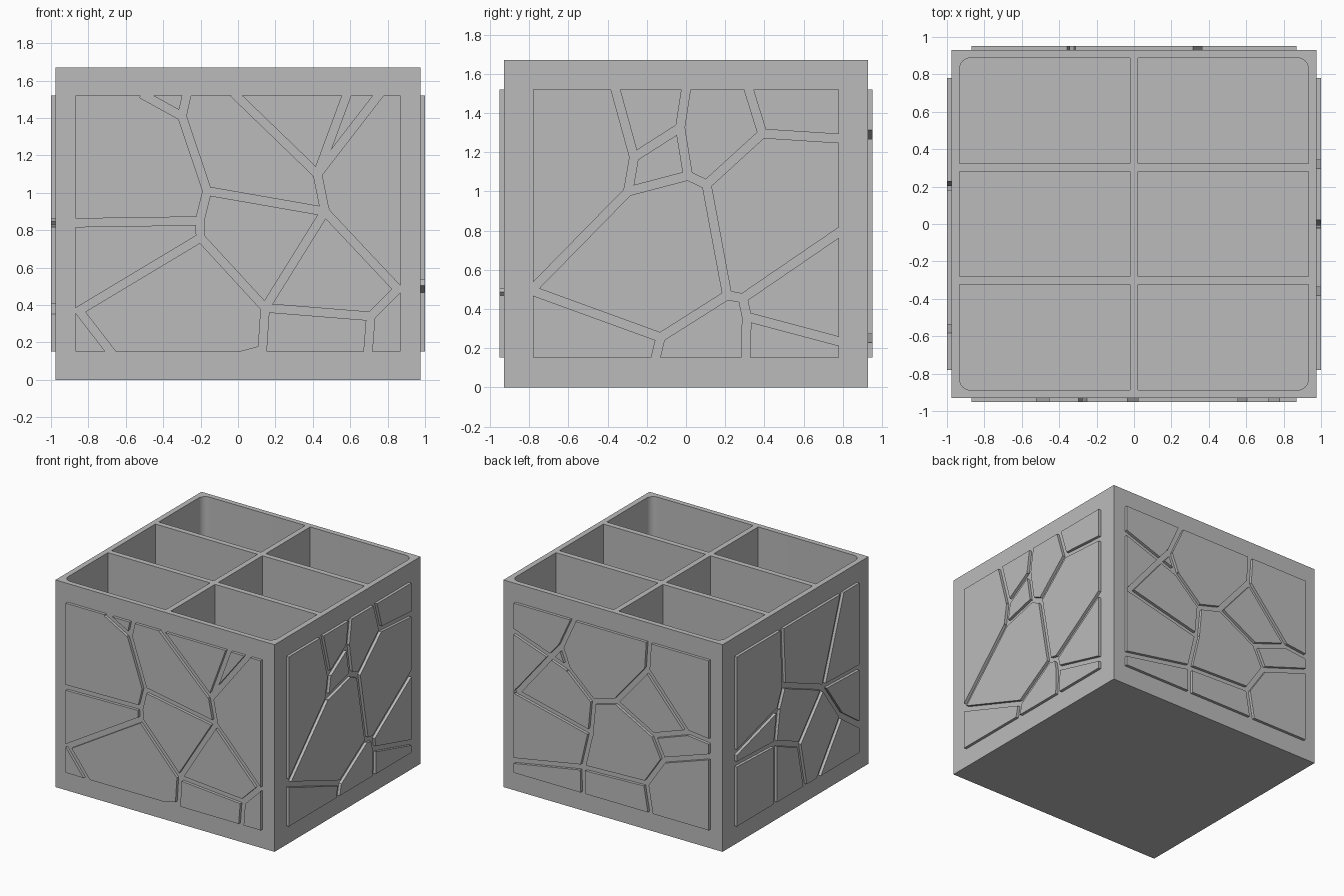
import bpy
import bmesh
from math import pi, atan2
from mathutils import Matrix, Vector

cube = bpy.data.objects.get("Cube")
if cube:
    bpy.data.objects.remove(cube, do_unlink=True)

HALF_X, HALF_Y, HEIGHT = 0.977, 0.93, 1.67
RAISE, SUNK, GROOVE = 0.023, 0.01, 0.044

grey = bpy.data.materials.new("plain grey")
grey.use_nodes = True
colour = (0.5, 0.5, 0.5, 1)
grey.diffuse_color = colour
grey.node_tree.nodes["Principled BSDF"].inputs["Base Color"].default_value = colour


def add_box(bm, low, high, turn=Matrix()):
    low, high = Vector(low), Vector(high)
    place = turn @ Matrix.Translation((low + high) / 2) @ Matrix.Diagonal((*(high - low), 1))
    return bmesh.ops.create_cube(bm, size=1, matrix=place)["verts"]


def make_object(name, bm):
    mesh = bpy.data.meshes.new(name)
    bm.to_mesh(mesh)
    bm.free()
    mesh.materials.append(grey)
    obj = bpy.data.objects.new(name, mesh)
    bpy.context.collection.objects.link(obj)
    return obj


def carve(obj, cutter):
    cutter.hide_render = True
    mod = obj.modifiers.new("carve", "BOOLEAN")
    mod.operation, mod.solver, mod.object = "DIFFERENCE", "EXACT", cutter
    mod.use_self = True
    bpy.context.view_layer.objects.active = obj
    bpy.ops.object.modifier_apply(modifier=mod.name)
    bpy.data.objects.remove(cutter, do_unlink=True)


# Open box with six compartments; only the outer corners are rounded
bm = bmesh.new()
add_box(bm, (-HALF_X, -HALF_Y, 0), (HALF_X, HALF_Y, HEIGHT))
organiser = make_object("organiser_box", bm)

IN_X, IN_Y, RIB = 0.933, 0.888, 0.022
bm = bmesh.new()
for x0, x1 in ((-IN_X, -RIB), (RIB, IN_X)):
    for y0, y1 in ((-IN_Y, -0.324), (-0.28, 0.28), (0.324, IN_Y)):
        add_box(bm, (x0, y0, 0.05), (x1, y1, HEIGHT + 0.2))
corners = [e for e in bm.edges
           if all(abs(v.co.x) > IN_X - 0.01 and abs(v.co.y) > IN_Y - 0.01 for v in e.verts)]
bmesh.ops.bevel(bm, geom=corners, offset=0.06, segments=6, affect="EDGES", profile=0.5)
carve(organiser, make_object("compartment_cutter", bm))


# Groove paths (across, up) on each cracked panel, seen from outside
FRONT = [
    [(-.5, 1.52), (-.3, 1.41), (-.275, 1.52)],
    [(-.3, 1.41), (-.165, 1.01), (-.205, .85), (-.2, .76), (.145, .385), (.13, .16), (0, .125)],
    [(-.165, 1.01), (.465, .9), (.425, 1.1), (-.01, 1.52)],
    [(.58, 1.52), (.425, 1.1), (.75, 1.52)],
    [(-.87, .84), (-.205, .85)],
    [(-.2, .76), (-.85, .37), (-.68, .15)],
    [(.13, .16), (.13, .13)],
    [(.145, .385), (.465, .9), (.855, .485), (.71, .34), (.145, .385)],
    [(.71, .34), (.695, .15)],
]
RIGHT = [
    [(-.36, 1.52), (-.265, 1.175), (-.03, 1.325), (0, 1.52)],
    [(-.03, 1.325), (.01, 1.08), (-.295, 1), (-.265, 1.175)],
    [(-.295, 1), (-.79, .495), (-.13, .255), (-.155, .15)],
    [(-.13, .255), (.21, .47), (.105, 1.035), (.01, 1.08)],
    [(.105, 1.035), (.39, 1.295), (.32, 1.52)],
    [(.39, 1.295), (.78, 1.27)],
    [(.21, .47), (.29, .455), (.78, .79)],
    [(.29, .455), (.31, .36), (.305, .15)],
    [(.31, .36), (.78, .235)],
]
BACK = [
    [(-.34, 1.52), (-.45, 1.28), (-.54, 1.175), (-.87, 1.29)],
    [(-.45, 1.28), (-.385, 1.12), (-.54, 1.175), (-.84, .81), (-.185, .655)],
    [(-.385, 1.12), (-.16, .915), (.04, .97), (.32, 1.3), (.335, 1.52)],
    [(.32, 1.3), (.68, .89), (.87, .87)],
    [(.04, .97), (.38, .785), (.68, .89)],
    [(.38, .785), (.465, .61), (.87, .745)],
    [(.465, .61), (.31, .38), (.35, .15)],
    [(-.16, .915), (-.185, .655), (-.255, .36), (-.25, .15)],
    [(-.87, .25), (-.255, .36), (.31, .38)],
]
LEFT = [
    [(-.205, 1.52), (-.18, 1.06), (-.25, .9), (-.29, .636), (-.29, .15)],
    [(-.18, 1.06), (.32, .855), (.56, 1.52)],
    [(.32, .855), (.78, .84)],
    [(.32, .855), (.55, .54), (.78, .38)],
    [(.55, .54), (.26, .15)],
    [(-.78, .75), (-.25, .9)],
    [(-.78, .655), (-.29, .636), (.013, .511), (.32, .855)],
    [(.013, .511), (.09, .15)],
]


# Raised panel on one side, cut through along its grooves to show the wall
def cracked_panel(name, paths, half_width, wall, quarter_turns):
    bm = bmesh.new()
    add_box(bm, (-half_width, -wall - RAISE, 0.153), (half_width, -wall + SUNK, 1.52))
    panel = make_object(name, bm)

    bm = bmesh.new()
    depth = 0.05
    for path in paths:
        for (u0, v0), (u1, v1) in zip(path, path[1:]):
            start, end = Vector((u0, 0, v0)), Vector((u1, 0, v1))
            reach = (end - start).length / 2 + GROOVE * 0.4
            slope = atan2(v1 - v0, u1 - u0)
            turn = Matrix.Translation((start + end) / 2 + Vector((0, -wall, 0))) \
                @ Matrix.Rotation(-slope, 4, "Y")
            # Each cutter is a little deeper than the last so no faces coincide
            add_box(bm, (-reach, -depth, -GROOVE / 2), (reach, depth, GROOVE / 2), turn)
            depth += 0.001
    carve(panel, make_object(name + "_cutter", bm))
    panel.data.transform(Matrix.Rotation(quarter_turns * pi / 2, 4, "Z"))


cracked_panel("front_panel", FRONT, 0.87, HALF_Y, 0)
cracked_panel("right_panel", RIGHT, 0.78, HALF_X, 1)
cracked_panel("back_panel", BACK, 0.87, HALF_Y, 2)
cracked_panel("left_panel", LEFT, 0.78, HALF_X, 3)

# Smooth the rounded inner corners only
bpy.ops.object.select_all(action="DESELECT")
organiser.select_set(True)
bpy.context.view_layer.objects.active = organiser
bpy.ops.object.shade_smooth_by_angle(angle=pi / 6)
